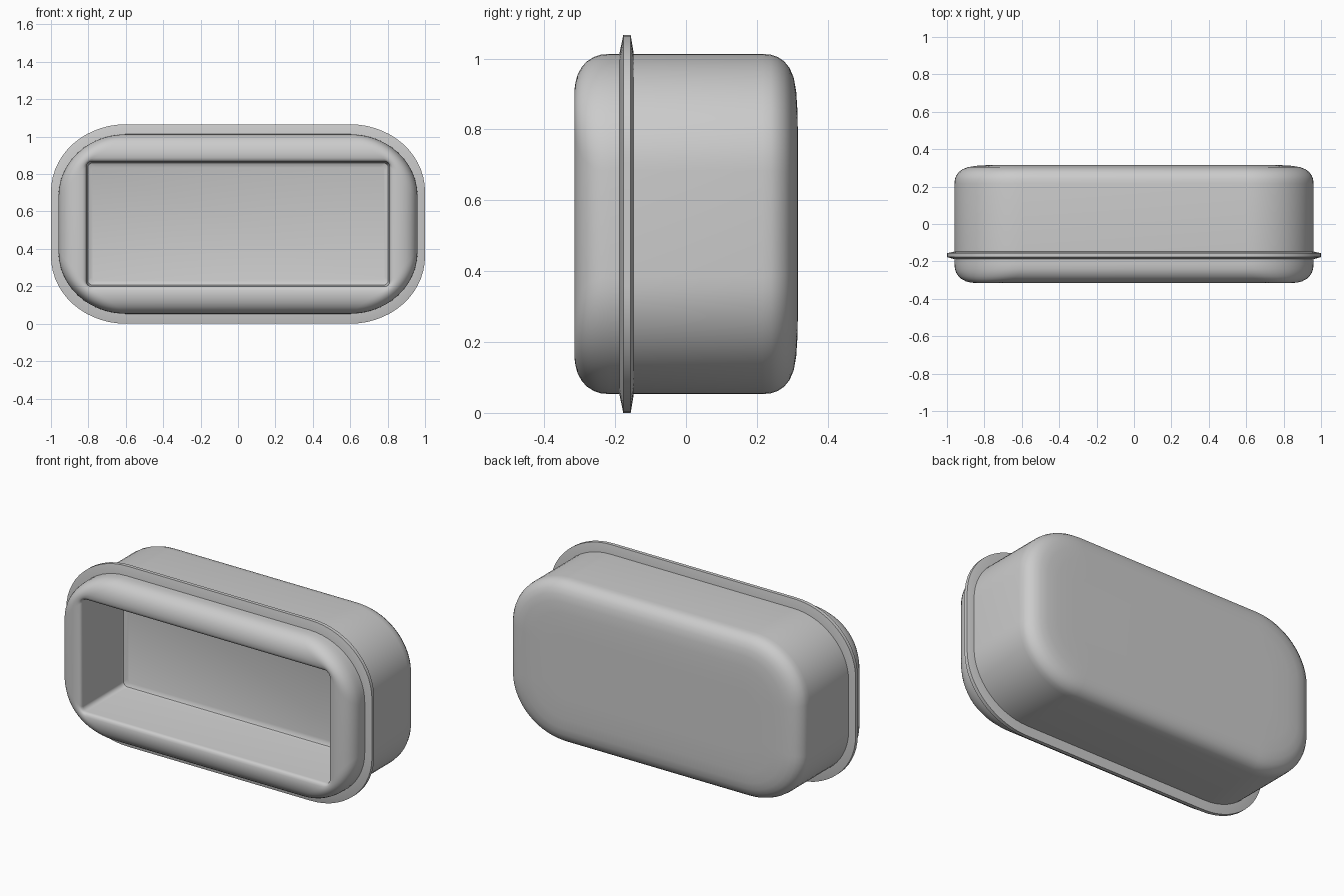
import bpy, bmesh, math

if "Cube" in bpy.data.objects:
    bpy.data.objects.remove(bpy.data.objects["Cube"])

ZC = 0.533   # height of the middle
N = 14       # segments per corner

def ring(bm, hx, hz, rx, rz, y):
    """Rounded rectangle loop with elliptical corners, in the xz plane."""
    vs = []
    for q, (sx, sz) in enumerate([(1, 1), (-1, 1), (-1, -1), (1, -1)]):
        for i in range(N + 1):
            a = math.pi / 2 * (q + i / N)
            vs.append(bm.verts.new((sx * (hx - rx) + rx * math.cos(a), y,
                                    ZC + sz * (hz - rz) + rz * math.sin(a))))
    return vs

def loft(name, sections, closed=False, angle=40):
    bm = bmesh.new()
    rings = [ring(bm, *s) for s in sections]
    pairs = list(zip(rings, rings[1:]))
    if closed:
        pairs.append((rings[-1], rings[0]))
    else:
        bm.faces.new(rings[0])
        bm.faces.new(rings[-1])
    for a, b in pairs:
        for i in range(len(a)):
            j = (i + 1) % len(a)
            bm.faces.new((a[i], a[j], b[j], b[i]))
    bmesh.ops.recalc_face_normals(bm, faces=bm.faces)
    me = bpy.data.meshes.new(name)
    bm.to_mesh(me)
    bm.free()
    ob = bpy.data.objects.new(name, me)
    bpy.context.collection.objects.link(ob)
    bpy.ops.object.select_all(action='DESELECT')
    ob.select_set(True)
    bpy.context.view_layer.objects.active = ob
    bpy.ops.object.shade_smooth_by_angle(angle=math.radians(angle))
    return ob

def mix(a, b, t, y):
    return tuple(p + (q - p) * t for p, q in zip(a, b)) + (y,)

outer = (0.96, 0.48, 0.36, 0.33)       # outside wall outline
opening = (0.81, 0.333, 0.025, 0.025)  # front opening outline
back = (0.66, 0.20, 0.10, 0.10)        # flat centre of the back

# Housing: back, wall, rolled front lip, recess
sec = [mix(outer, back, t, y) for t, y in
       [(1, 0.316), (0.6, 0.315), (0.38, 0.311), (0.24, 0.304), (0.14, 0.292),
        (0.075, 0.277), (0.03, 0.258), (0.008, 0.24), (0, 0.215)]]
sec += [mix(outer, opening, t, y) for t, y in
        [(0, -0.215), (0.015, -0.24), (0.06, -0.26), (0.14, -0.279),
         (0.25, -0.294), (0.4, -0.306), (0.55, -0.312), (0.7, -0.315),
         (0.86, -0.313), (0.94, -0.309), (0.985, -0.302), (1, -0.29)]]
sec += [(0.808, 0.331, 0.025, 0.025, 0.06), (0.803, 0.326, 0.025, 0.025, 0.078),
        (0.785, 0.308, 0.025, 0.025, 0.088)]
loft("housing", sec)

# Flange: thin tapered rim around the wall
root = (0.94, 0.46, 0.34, 0.31)
foot = (0.963, 0.485, 0.363, 0.335)
tip = (1.0, 0.533, 0.40, 0.36)
loft("flange", [root + (-0.187,), foot + (-0.187,), tip + (-0.177,),
                tip + (-0.156,), foot + (-0.148,), root + (-0.148,)],
     closed=True, angle=30)
